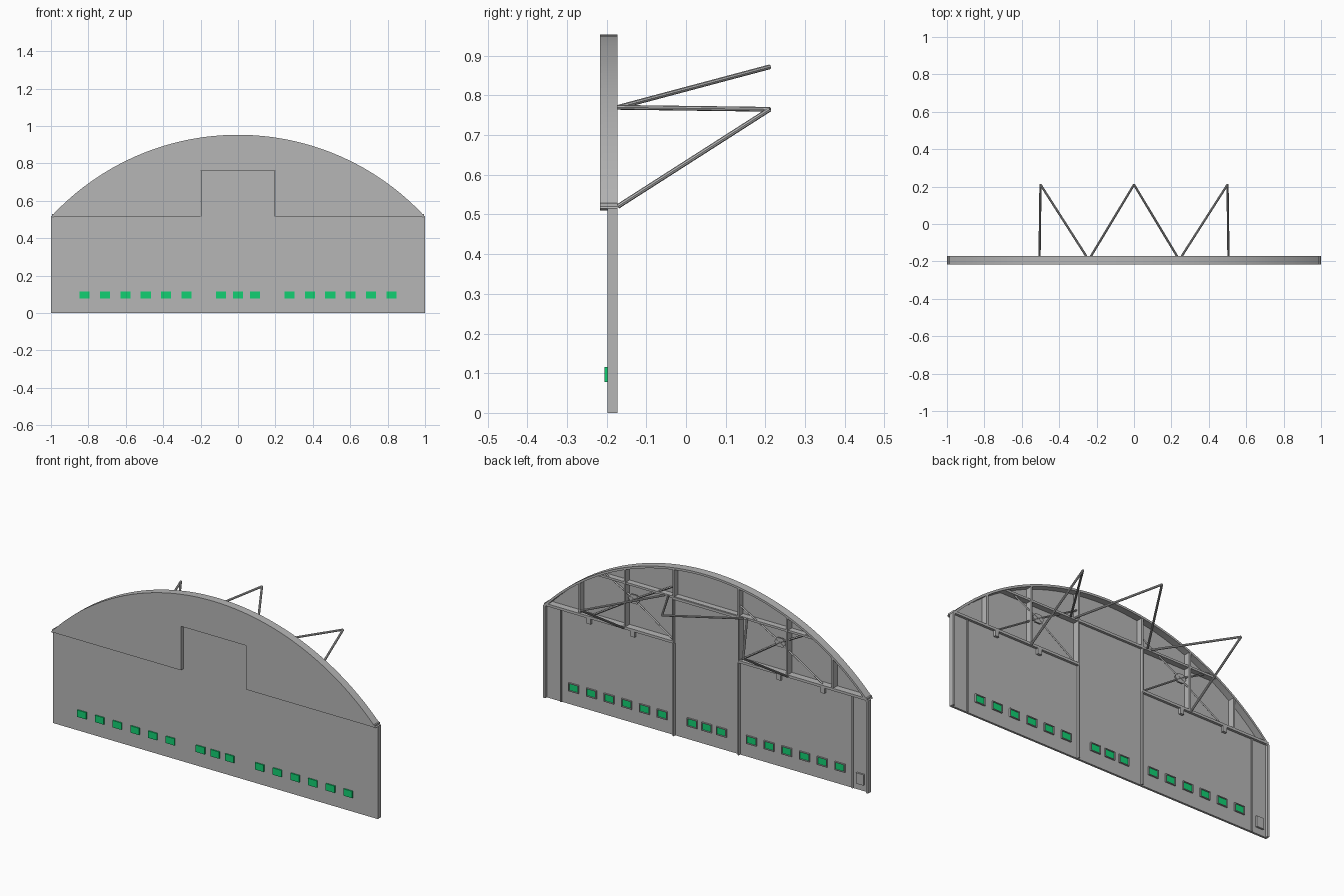
import bpy, bmesh, math
from mathutils import Vector

cube = bpy.data.objects.get("Cube")
if cube:
    bpy.data.objects.remove(cube, do_unlink=True)


def material(name, rgb):
    m = bpy.data.materials.new(name)
    m.use_nodes = True
    m.diffuse_color = (*rgb, 1)
    m.node_tree.nodes["Principled BSDF"].inputs["Base Color"].default_value = (*rgb, 1)
    return m


GREY = material("steel grey", (0.47, 0.47, 0.47))
GREEN = material("window green", (0.006, 0.63, 0.17))

# Depth planes, front to back
FRONT, DOOR, BACK = -0.217, -0.198, -0.172
SKIN = 0.007
EAVE, LINTEL, TOP, HALF = 0.515, 0.76, 0.953, 0.2
RADIUS = (1 + (TOP - EAVE) ** 2) / (2 * (TOP - EAVE))


def arch_z(x, r=RADIUS):
    return TOP - RADIUS + math.sqrt(max(r * r - x * x, 0))


def arc(r, half, n=48):
    a = math.asin(half / r)
    angles = [a - 2 * a * i / n for i in range(n + 1)]
    return [(r * math.sin(t), TOP - RADIUS + r * math.cos(t)) for t in angles]


def finish(name, bm, mat):
    bmesh.ops.recalc_face_normals(bm, faces=bm.faces)
    mesh = bpy.data.meshes.new(name)
    bm.to_mesh(mesh)
    bm.free()
    mesh.materials.append(mat)
    ob = bpy.data.objects.new(name, mesh)
    bpy.context.collection.objects.link(ob)
    return ob


def prism(name, outline, y0, y1, mat=GREY):
    """Extrude an x-z outline from y0 to y1."""
    bm = bmesh.new()
    face = bm.faces.new([bm.verts.new((x, y0, z)) for x, z in outline])
    out = bmesh.ops.extrude_face_region(bm, geom=[face])
    verts = [g for g in out["geom"] if isinstance(g, bmesh.types.BMVert)]
    bmesh.ops.translate(bm, verts=verts, vec=(0, y1 - y0, 0))
    return finish(name, bm, mat)


def box(name, x0, x1, z0, z1, y0, y1, mat=GREY):
    return prism(name, [(x0, z0), (x1, z0), (x1, z1), (x0, z1)], y0, y1, mat)


def rod(name, p, q, r=0.006, sides=8):
    p, q = Vector(p), Vector(q)
    bm = bmesh.new()
    bmesh.ops.create_cone(bm, cap_ends=True, segments=sides, radius1=r, radius2=r,
                          depth=(q - p).length)
    ob = finish(name, bm, GREY)
    ob.location = (p + q) / 2
    ob.rotation_mode = "QUATERNION"
    ob.rotation_quaternion = (q - p).to_track_quat("Z", "Y")
    return ob


# Gable skin with the notch for the tall door
prism("gable_skin", [(-1, EAVE), (-HALF, EAVE), (-HALF, LINTEL), (HALF, LINTEL),
                     (HALF, EAVE), (1, EAVE)] + arc(RADIUS, 1)[1:-1],
      FRONT, FRONT + SKIN)

# Curved rim of the gable
outer, inner = arc(RADIUS, 1), arc(RADIUS - 0.012, 0.988)
rim = prism("gable_rim", outer + inner[::-1], FRONT, BACK)
bpy.context.view_layer.objects.active = rim
rim.select_set(True)
bpy.ops.object.shade_smooth_by_angle(angle=math.radians(30))
rim.select_set(False)

# Door leaves, lintel and tie beam
box("centre_door", -HALF + 0.002, HALF - 0.002, 0, LINTEL, DOOR, DOOR + 0.012)
box("door_lintel", -HALF, HALF, LINTEL, LINTEL + 0.014, FRONT, BACK)
box("tie_beam", -0.67, 0.67, 0.764, 0.776, FRONT + SKIN, BACK - 0.006)

for s, side in ((1, "left"), (-1, "right")):
    # Side leaf with its end and inner stiles
    box(side + "_door", s * HALF, s, 0, EAVE, DOOR, DOOR + 0.012)
    box(side + "_end_post", s * 0.988, s, 0, EAVE, DOOR, BACK)
    box(side + "_stile", s * 0.895, s * 0.902, 0, EAVE, DOOR, BACK - 0.008)
    box(side + "_jamb", s * (HALF - 0.004), s * (HALF + 0.004), 0, EAVE, DOOR, BACK)
    box(side + "_notch_edge", s * HALF, s * (HALF + 0.006), EAVE, LINTEL, FRONT, BACK)
    box(side + "_eave_beam", s * HALF, s * 0.995, EAVE, EAVE + 0.014, FRONT, BACK)

    # Gable uprights
    for x, low in ((HALF, LINTEL), (0.5, EAVE), (0.78, EAVE)):
        box(side + "_gable_upright", s * (x - 0.005), s * (x + 0.005), low,
            arch_z(x) - 0.008, FRONT + SKIN, BACK - 0.002)

    # Crossed bracing with a gusset plate
    y = BACK - 0.016
    hub = (s * 0.45, y, 0.69)
    for x, z in ((0.2, 0.83), (0.71, 0.53), (0.21, 0.53), (0.64, 0.79)):
        rod(side + "_brace", hub, (s * x, y, z), 0.005, 4)
    prism(side + "_gusset", [(hub[0] + 0.035 * math.cos(k * math.pi / 3),
                              hub[2] + 0.028 * math.sin(k * math.pi / 3))
                             for k in range(6)], y - 0.004, y + 0.004)

    # Door roller brackets under the eave beam
    for x in (0.45, 0.72):
        box(side + "_roller_bracket", s * x - 0.012, s * x + 0.012, EAVE - 0.03, EAVE,
            DOOR + 0.012, BACK)

    # Rear stays
    apex = (s * 0.5, 0.211, 0.765)
    rod(side + "_level_stay", (s * 0.255, BACK, 0.77), apex)
    rod(side + "_raking_stay", (s * 0.505, BACK, 0.52), apex)
    rod(side + "_centre_stay", (s * 0.23, BACK, 0.77), (0, 0.211, 0.872))

# Control box on one end post
box("control_box", -0.97, -0.925, 0.035, 0.095, DOOR + 0.012, BACK - 0.004)

# Row of small windows through the doors
row = [0.275 + 0.109 * i for i in range(6)]
for x in [-v for v in row] + [-0.09, 0, 0.09] + row:
    box("window", x - 0.027, x + 0.027, 0.078, 0.116, DOOR - 0.007, DOOR + 0.014, GREEN)
    # Thin surround on the rear
    for a, b, c, d in ((-0.031, -0.027, 0.074, 0.12), (0.027, 0.031, 0.074, 0.12),
                       (-0.027, 0.027, 0.074, 0.078), (-0.027, 0.027, 0.116, 0.12)):
        box("window_frame", x + a, x + b, c, d, DOOR + 0.011, DOOR + 0.02)
